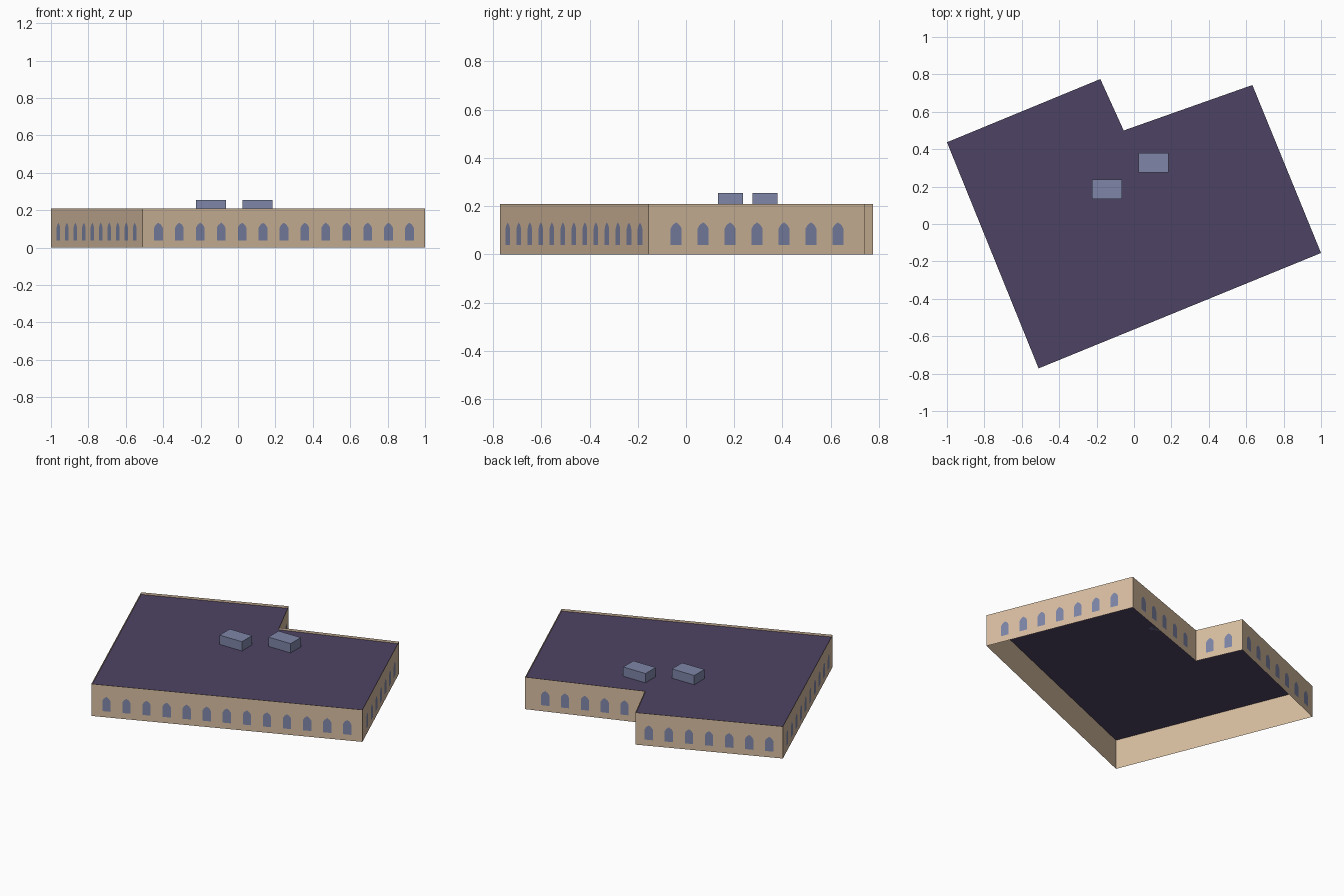
import bpy
from mathutils import Vector

if "Cube" in bpy.data.objects:
    bpy.data.objects.remove(bpy.data.objects["Cube"], do_unlink=True)


def material(name, rgb):
    m = bpy.data.materials.new(name)
    m.use_nodes = True
    m.diffuse_color = (*rgb, 1)
    m.node_tree.nodes["Principled BSDF"].inputs["Base Color"].default_value = (*rgb, 1)
    return m


def mesh_object(name, verts, faces, mat):
    mesh = bpy.data.meshes.new(name)
    mesh.from_pydata(verts, [], faces)
    mesh.materials.append(mat)
    obj = bpy.data.objects.new(name, mesh)
    bpy.context.collection.objects.link(obj)
    return obj


sand = material("sand wall", (0.68, 0.51, 0.35))
purple = material("dark purple roof", (0.076, 0.056, 0.127))
blue = material("grey blue", (0.209, 0.238, 0.392))

WALL_TOP, ROOF = 0.208, 0.194
SPACING = 0.1208

# Counter-clockwise footprint with a notch at the back
outline = [Vector(p) for p in ((-1, 0.437), (-0.51, -0.772), (1, -0.155),
                               (0.633, 0.743), (-0.055, 0.5), (-0.18, 0.775))]
count = len(outline)

# Thin outer walls, open below, rising past the roof as a parapet
verts = [(p.x, p.y, z) for z in (0, WALL_TOP) for p in outline]
faces = [(i, (i + 1) % count, (i + 1) % count + count, i + count) for i in range(count)]
mesh_object("outer_walls", verts, faces, sand)

# Flat roof slab surface
mesh_object("flat_roof", [(p.x, p.y, ROOF) for p in outline], [tuple(range(count))], purple)

# Arched windows, evenly spaced and centred on every wall
arch = [(-0.025, 0.039), (0.025, 0.039), (0.025, 0.106), (0.016, 0.121),
        (0, 0.133), (-0.016, 0.121), (-0.025, 0.106)]
verts, faces = [], []
for i, a in enumerate(outline):
    b = outline[(i + 1) % count]
    along = (b - a).normalized()
    outward = Vector((along.y, -along.x)) * 0.0015
    number = int((b - a).length / SPACING - 0.2)
    for k in range(number):
        centre = (a + b) / 2 + along * SPACING * (k - (number - 1) / 2) + outward
        start = len(verts)
        for u, z in arch:
            p = centre + along * u
            verts.append((p.x, p.y, z))
        faces.append(tuple(range(start, start + len(arch))))
mesh_object("arched_windows", verts, faces, blue)

# Rooftop units
for name, x, y in (("roof_unit_front", -0.145, 0.185), ("roof_unit_back", 0.105, 0.327)):
    bpy.ops.mesh.primitive_cube_add(size=1, location=(x, y, (ROOF + 0.254) / 2))
    unit = bpy.context.object
    unit.name = name
    unit.scale = (0.16, 0.104, 0.254 - ROOF)
    unit.data.materials.append(blue)
